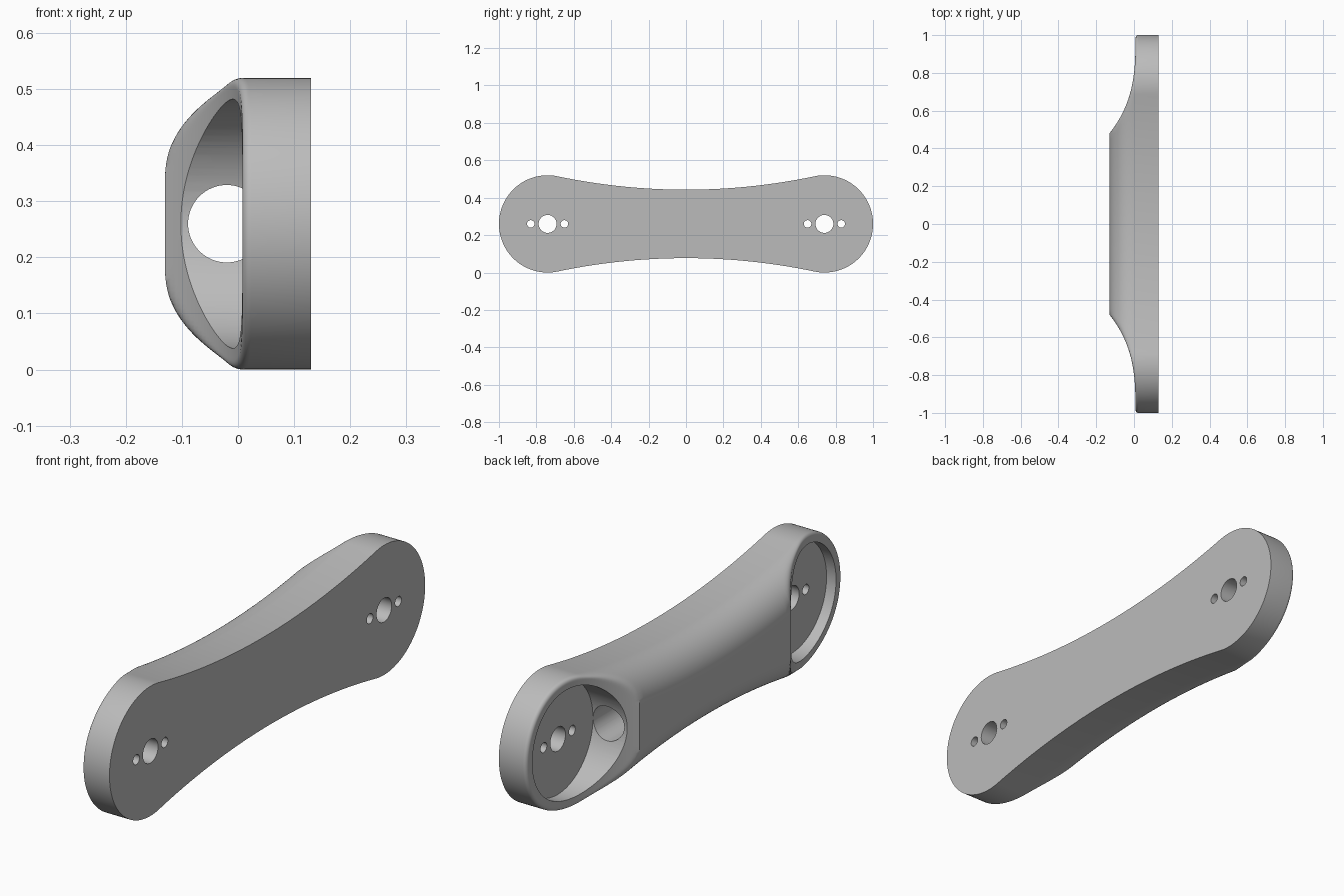
import bpy, bmesh, math
from mathutils import Matrix

if "Cube" in bpy.data.objects:
    bpy.data.objects.remove(bpy.data.objects["Cube"], do_unlink=True)

ZC = 0.26              # height of the centre line
END_Y, END_R = 0.74, 0.26
WAIST, ARC_R = 0.183, 3.334
BACK_X, FILLET = 0.13, 0.13
STEP_Y = 0.48          # where the end scoops begin

grey = bpy.data.materials.new("plain grey")
grey.use_nodes = True
grey.diffuse_color = (0.5, 0.5, 0.5, 1)
grey.node_tree.nodes["Principled BSDF"].inputs["Base Color"].default_value = (0.5, 0.5, 0.5, 1)


def quarter_outline():
    """Waist arc followed by the round end, as (y, z) from the waist to the tip."""
    tangent = END_Y - END_R * END_Y / (ARC_R + END_R)
    ys = [STEP_Y * i / 16 for i in range(16)]
    ys += [STEP_Y + (tangent - STEP_Y) * i / 16 for i in range(17)]
    pts = [(y, WAIST + ARC_R - math.sqrt(ARC_R ** 2 - y * y)) for y in ys]
    start = math.acos((tangent - END_Y) / END_R)
    for i in range(1, 41):
        a = start * (1 - i / 40)
        pts.append((END_Y + END_R * math.cos(a), END_R * math.sin(a)))
    return pts


def rounded(d, r):
    """Drop of a quarter-round edge of radius r at distance d from the rim."""
    return math.sqrt(r * r - (r - min(d, r)) ** 2)


def front_x(d, y):
    """Surface position from rim distance and length: filleted bar, scooped at the ends."""
    bar = -rounded(d, FILLET)
    if abs(y) < STEP_Y - 1e-5:
        return bar
    u = (abs(y) - STEP_Y) / (1 - STEP_Y)
    scoop = 0.008 - 0.138 * max(0, 1 - u) ** 3 + 0.015 - rounded(d, 0.015)
    k = 0.03 * max(0, 1 - d / FILLET) + 1e-6
    blend = max(k - abs(bar - scoop), 0) / k
    return max(bar, scoop) + blend * blend * k / 4


def build_body():
    q = quarter_outline()
    half = q + [(y, -z) for y, z in reversed(q[:-1])]
    outline = half + [(-y, z) for y, z in reversed(half[1:-1])]
    # the waist points lie on y = 0 and belong to both halves
    bm = bmesh.new()
    rings = [[bm.verts.new((BACK_X, y, ZC + z)) for y, z in outline]]
    steps = 28
    for j in range(steps + 1):
        f = (j / steps) ** 2
        ring = []
        for y, z in outline:
            sy = max(-END_Y, min(END_Y, y))
            d = f * math.hypot(y - sy, z)
            py, pz = y + (sy - y) * f, z * (1 - f)
            ring.append(bm.verts.new((front_x(d, py), py, ZC + pz)))
        rings.append(ring)
    n = len(outline)
    bm.faces.new(rings[0])
    for a, b in zip(rings, rings[1:]):
        for i in range(n):
            k = (i + 1) % n
            bm.faces.new((a[i], a[k], b[k], b[i]))
    bmesh.ops.remove_doubles(bm, verts=bm.verts, dist=1e-5)
    bmesh.ops.recalc_face_normals(bm, faces=bm.faces)
    return to_object(bm, "handle_body")


def to_object(bm, name):
    me = bpy.data.meshes.new(name)
    bm.to_mesh(me)
    bm.free()
    me.materials.append(grey)
    ob = bpy.data.objects.new(name, me)
    bpy.context.collection.objects.link(ob)
    return ob


def cylinder(name, r, axis, centre, length, sides):
    bm = bmesh.new()
    turn = Matrix.Rotation(math.pi / 2, 4, "Y" if axis == "X" else "X")
    bmesh.ops.create_cone(bm, cap_ends=True, segments=sides, radius1=r, radius2=r,
                          depth=length, matrix=Matrix.Translation(centre) @ turn)
    return to_object(bm, name)


body = build_body()

# End recesses, screw holes and the long bore
cutters = []
for s in (-1, 1):
    cutters.append(cylinder("recess_cutter", 0.222, "X", (-0.125, s * END_Y, ZC), 0.35, 96))
    for off, r in ((0, 0.048), (-0.09, 0.02), (0.09, 0.02)):
        cutters.append(cylinder("hole_cutter", r, "X", (0.1, s * (END_Y + off), ZC), 0.2, 40))
cutters.append(cylinder("bore_cutter", 0.069, "Y", (-0.02, 0, ZC), 1.2, 64))

bpy.context.view_layer.objects.active = body
for c in cutters:
    c.hide_render = True
    mod = body.modifiers.new("cut", "BOOLEAN")
    mod.operation, mod.solver, mod.object = "DIFFERENCE", "EXACT", c
    bpy.ops.object.modifier_apply(modifier=mod.name)
    bpy.data.objects.remove(c, do_unlink=True)

bpy.ops.object.select_all(action="DESELECT")
body.select_set(True)
bpy.ops.object.shade_smooth_by_angle(angle=math.radians(30))
